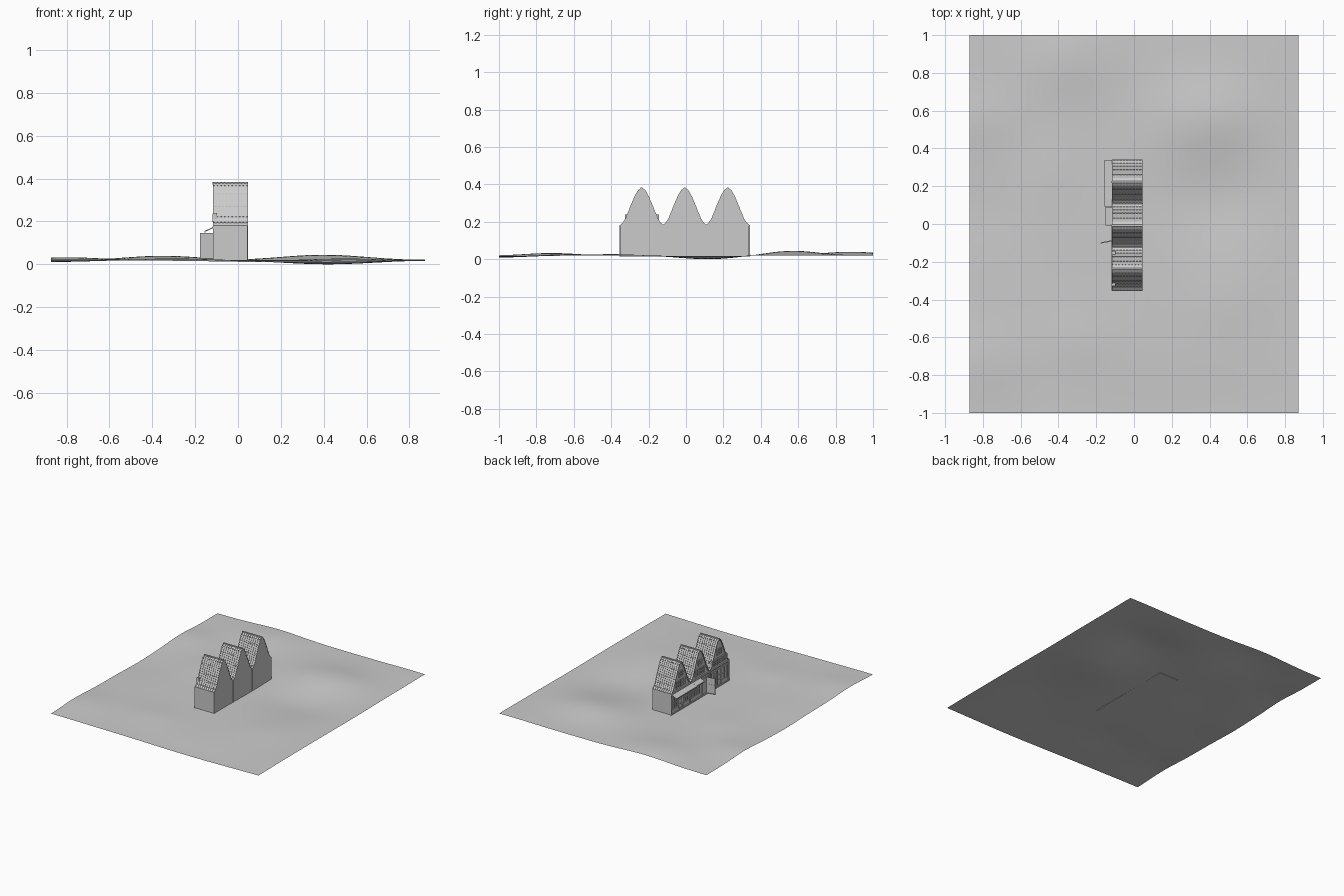
import bpy, bmesh, math
from mathutils import Matrix

if "Cube" in bpy.data.objects:
    bpy.data.objects.remove(bpy.data.objects["Cube"])

CENTRES = (-0.237, -0.007, 0.223)      # ridge line of each house
XF, XB = -0.110, 0.045                 # street facade and rear wall
BASE = 0.018
# half roof profile: (offset from ridge, height), bell-cast at the eave
ROOF = [(0.115, 0.177), (0.096, 0.194), (0.081, 0.220), (0.062, 0.268),
        (0.037, 0.328), (0.018, 0.364), (0.0, 0.378)]


def finish(name, bm, smooth=False):
    bmesh.ops.recalc_face_normals(bm, faces=bm.faces)
    me = bpy.data.meshes.new(name)
    bm.to_mesh(me)
    bm.free()
    ob = bpy.data.objects.new(name, me)
    bpy.context.collection.objects.link(ob)
    if smooth:
        for p in me.polygons:
            p.use_smooth = True
    return ob


def add_box(bm, x0, x1, y0, y1, z0, z1):
    m = Matrix.Translation(((x0 + x1) / 2, (y0 + y1) / 2, (z0 + z1) / 2)) \
        @ Matrix.Diagonal((x1 - x0, y1 - y0, z1 - z0, 1))
    bmesh.ops.create_cube(bm, size=1, matrix=m)


def add_prism(bm, pts, x0, x1):
    """Extrude a closed y-z outline along x."""
    a = [bm.verts.new((x0, y, z)) for y, z in pts]
    b = [bm.verts.new((x1, y, z)) for y, z in pts]
    n = len(pts)
    bm.faces.new(a)
    bm.faces.new(b[::-1])
    for i in range(n):
        bm.faces.new((a[i], a[(i + 1) % n], b[(i + 1) % n], b[i]))


def add_strip(bm, cy, side, x0, x1, low, high):
    """Bar following one roof slope, between two heights above the profile."""
    for p, q in zip(ROOF, ROOF[1:]):
        dy, dz = q[0] - p[0], q[1] - p[1]
        l = math.hypot(dy, dz)
        ny, nz = dz / l, -dy / l
        pts = [(p[0] + ny * low, p[1] + nz * low), (q[0] + ny * low, q[1] + nz * low),
               (q[0] + ny * high * .8, q[1] + nz * high * .8), (p[0] + ny * high, p[1] + nz * high)]
        add_prism(bm, [(cy + side * max(y, 0), z) for y, z in pts], x0, x1)


def add_window(bm, y0, y1, z0, z1, cols=2, rows=2, t=0.004, out=0.005):
    """Raised frame with glazing bars on the facade."""
    for i in range(cols + 1):
        y = y0 + (y1 - y0) * i / cols
        w = t if i in (0, cols) else t * .55
        add_box(bm, XF - out, XF + .002, y - w / 2, y + w / 2, z0, z1)
    for j in range(rows + 1):
        z = z0 + (z1 - z0) * j / rows
        w = t if j in (0, rows) else t * .55
        add_box(bm, XF - out, XF + .002, y0 - t / 2, y1 + t / 2, z - w / 2, z + w / 2)


# gently rolling ground: x, y, height, radius x, radius y
HILLS = [(-0.35, 0.88, .021, .25, .22), (0.40, 0.57, .026, .28, .20), (0.42, 0.12, -.019, .30, .22),
         (-0.80, -0.72, .014, .22, .2), (-0.30, -0.62, .008, .22, .16), (-0.87, 0.55, .012, .25, .16),
         (-0.87, 0.05, -.008, .25, .2), (0.30, -1.0, -.010, .5, .2), (-0.45, 0.25, .006, .15, .2),
         (0.5, -0.4, .008, .2, .2), (0.75, 0.95, .004, .2, .2)]


def ground(x, y):
    return .0215 + sum(h * math.exp(-((x - a) / r) ** 2 - ((y - b) / s) ** 2)
                       for a, b, h, r, s in HILLS)


bm = bmesh.new()
bmesh.ops.create_grid(bm, x_segments=48, y_segments=56, size=1)
for v in bm.verts:
    v.co.x *= 0.872
    v.co.z = ground(v.co.x, v.co.y)
low = min(v.co.z for v in bm.verts)
for v in bm.verts:
    v.co.z -= low
BASE = 0.0215 - low - .004
ob = finish("ground", bm, True)

# houses: gabled body, roof shell, tile ribs and courses, ridge cap
for k, cy in enumerate(CENTRES):
    bm = bmesh.new()
    half = [(y, z) for y, z in ROOF]
    outline = [(cy + 0.114, BASE)] + [(cy + y, z) for y, z in half] \
        + [(cy - y, z) for y, z in half[-2::-1]] + [(cy - 0.114, BASE)]
    add_prism(bm, outline, XF, XB)
    finish(f"house_body_{k + 1}", bm)

    bm = bmesh.new()
    for side in (1, -1):
        add_strip(bm, cy, side, XF - .006, XB + .001, -.001, .002)
        for i in range(10):
            x = XF - .003 + i * (XB - XF) / 9
            add_strip(bm, cy, side, x - .003, x + .003, .001, .005)
        for p, q in zip(ROOF, ROOF[1:-1]):
            # overlapping tile course edge
            y, z = cy + side * p[0], p[1]
            add_box(bm, XF - .005, XB, y - .003, y + .003, z - .001, z + .0035)
    add_box(bm, XF - .008, XB + .001, cy - .005, cy + .005, .372, .383)
    finish(f"roof_{k + 1}", bm)

# gutters' downpipes and party-wall strips
bm = bmesh.new()
for y in (-0.122, 0.108):
    add_box(bm, XF - .003, XB + .002, y - .002, y + .002, BASE, .185)
for y in (-0.351, -0.122, 0.108, 0.337):
    add_box(bm, XF - .006, XF, y - .005, y + .005, BASE, .180)
finish("pilasters", bm)

# plinth and cornice along the street side
bm = bmesh.new()
add_box(bm, XF - .005, XF, -0.352, 0.338, BASE, BASE + .012)
add_box(bm, XF - .008, XF, -0.352, 0.338, .168, .177)
finish("facade_bands", bm)

# first house: wide upper window box and ground floor shopfront
c = CENTRES[0]
bm = bmesh.new()
add_box(bm, XF - .004, XF + .012, c - .090, c + .093, .196, .240)
finish("upper_bay", bm)
bm = bmesh.new()
for a in (-.088, -.028, .034):
    add_window(bm, c + a, c + a + .055, .2, .236, 3, 2, out=.008)
add_window(bm, c - .025, c + .025, .262, .305, 2, 2)
add_window(bm, c - .095, c - .030, .055, .150, 2, 2)
add_window(bm, c + .030, c + .095, .055, .150, 2, 2)
add_window(bm, c - .022, c + .022, .032, .150, 1, 3)
finish("windows_1", bm)

# second and third houses
for k in (1, 2):
    c = CENTRES[k]
    bm = bmesh.new()
    for a in (-.055, .008):
        add_window(bm, c + a, c + a + .047, .195, .245, 2, 2)
    add_window(bm, c - .022, c + .022, .270, .310, 2, 2)
    if k == 1:
        add_window(bm, c + .010, c + .100, .055, .140, 3, 2)
        add_window(bm, c - .090, c - .030, .028, .147, 1, 1)
    else:
        add_window(bm, c - .102, c - .030, .055, .140, 3, 2)
        add_window(bm, c + .030, c + .102, .055, .140, 3, 2)
        add_window(bm, c - .022, c + .022, .030, .140, 1, 3)
    finish(f"windows_{k + 1}", bm)

# sloping awnings
for name, y0, y1, xo in (("awning_long", .092, .338, -.156), ("awning_short", -.008, .090, -.150)):
    bm = bmesh.new()
    add_prism(bm, [(0, 0), (0, 1), (1, 1), (1, 0)], 0, 1)
    for v in bm.verts:
        outer = v.co.x < .5
        v.co = (xo if outer else XF, y0 + (y1 - y0) * v.co.y,
                (.153 if outer else .173) + .003 * v.co.z)
    add_box(bm, xo - .001, xo + .001, y0, y1, .148, .156)
    finish(name, bm)

# open door, swung out to the street
bm = bmesh.new()
add_box(bm, -.065, 0, -.0015, .0015, .026, .147)
for x in (-.065, -.004):
    add_box(bm, x, x + .004, -.003, .003, .026, .147)
for z in (.026, .092, .143):
    add_box(bm, -.065, 0, -.003, .003, z, z + .004)
door = finish("open_door", bm)
door.location = (XF - .003, -.088, 0)
door.rotation_euler = (0, 0, math.radians(11))
